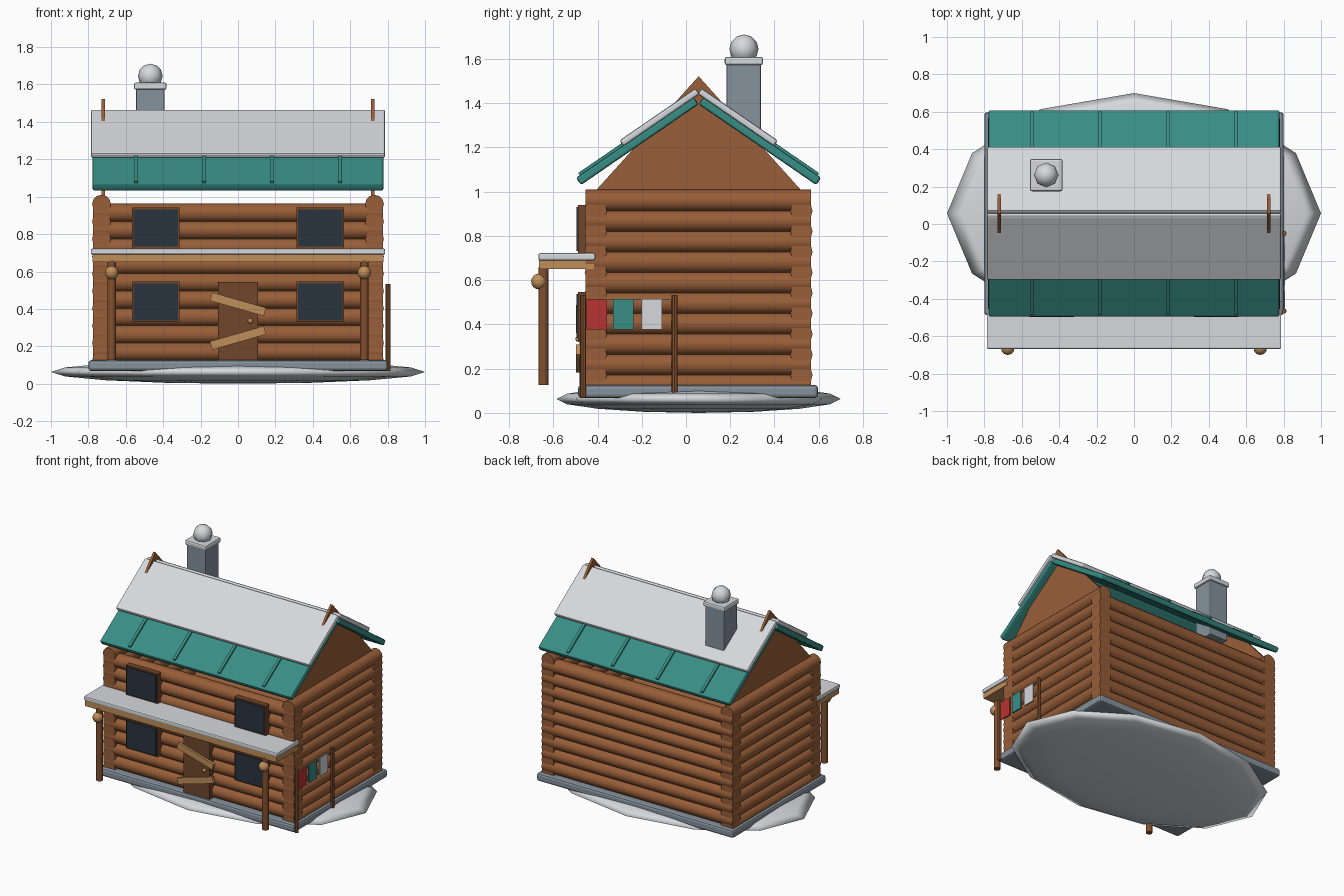
import bpy, math
from mathutils import Matrix, Vector

if "Cube" in bpy.data.objects:
    bpy.data.objects.remove(bpy.data.objects["Cube"])

CY = 0.057  # depth centre of the house


def mat(name, r, g, b):
    m = bpy.data.materials.new(name)
    lin = [((c / 255 + 0.055) / 1.055) ** 2.4 for c in (r, g, b)]
    m.diffuse_color = (*lin, 1)
    m.use_nodes = True
    m.node_tree.nodes["Principled BSDF"].inputs["Base Color"].default_value = m.diffuse_color
    return m


LOG = mat("log brown", 152, 94, 56)
POST = mat("post brown", 130, 80, 46)
DOOR = mat("door brown", 112, 70, 43)
PLANK = mat("pale wood", 192, 143, 90)
SNOW = mat("snow", 214, 217, 221)
STONE = mat("stone grey", 134, 146, 157)
TEAL = mat("teal", 56, 142, 134)
GLASS = mat("dark glass", 42, 51, 64)
RED = mat("red cloth", 184, 52, 50)


def finish(o, name, m, bevel=0.0, smooth=False):
    o.name = name
    o.data.materials.append(m)
    if bevel:
        b = o.modifiers.new("bevel", "BEVEL")
        b.width, b.segments = bevel, 2
    if smooth:
        bpy.ops.object.shade_smooth_by_angle(angle=math.radians(40))
    return o


def box(name, m, x0, x1, y0, y1, z0, z1, bevel=0.0):
    bpy.ops.mesh.primitive_cube_add(size=1)
    o = bpy.context.object
    o.data.transform(Matrix.Diagonal((x1 - x0, y1 - y0, z1 - z0, 1)))
    o.location = ((x0 + x1) / 2, (y0 + y1) / 2, (z0 + z1) / 2)
    return finish(o, name, m, bevel)


def rod(name, m, a, b, r, sides=12):
    a, b = Vector(a), Vector(b)
    bpy.ops.mesh.primitive_cylinder_add(vertices=sides, radius=r, depth=(b - a).length,
                                        location=(a + b) / 2)
    o = bpy.context.object
    o.rotation_euler = (b - a).to_track_quat("Z", "Y").to_euler()
    return finish(o, name, m, smooth=True)


def ball(name, m, loc, r, seg=12, rings=8, scale=(1, 1, 1)):
    bpy.ops.mesh.primitive_uv_sphere_add(segments=seg, ring_count=rings, radius=r, location=loc)
    o = bpy.context.object
    o.data.transform(Matrix.Diagonal((*scale, 1)))
    finish(o, name, m)
    bpy.ops.object.shade_smooth()
    return o


# Snow mound and stone base
ball("snow_mound", SNOW, (0, CY, 0.063), 1, 12, 8, (1, 0.643, 0.063))
box("stone_base", STONE, -0.8, 0.8, CY - 0.545, CY + 0.54, 0.068, 0.126, 0.015)

# Log walls: the side walls sit half a log higher than the front and back
PITCH, R = 0.0928, 0.05
for i in range(-1, 9):
    z = 0.171 + PITCH * i
    for s in (-1, 1):
        if i >= 0:
            y = CY + s * 0.465
            rod("long_log", LOG, (-0.775, y, z), (0.775, y, z), R)
        x = s * 0.73
        rod("side_log", LOG, (x, CY - 0.512, z + PITCH / 2), (x, CY + 0.508, z + PITCH / 2), R)

# Gable boards, with tips standing above the ridge
for s in (-1, 1):
    prof = [(-0.492, 0.975), (0.492, 0.975), (0, 1.522)]
    verts = [(s * 0.72 + dx, CY + y, z) for dx in (-0.009, 0.009) for y, z in prof]
    me = bpy.data.meshes.new("gable")
    me.from_pydata(verts, [], [(2, 1, 0), (3, 4, 5), (0, 1, 4, 3), (1, 2, 5, 4), (2, 0, 3, 5)])
    o = bpy.data.objects.new("gable", me)
    bpy.context.collection.objects.link(o)
    finish(o, "gable", LOG)

# Roof panels, standing seams and snow cover on both slopes
ANG = math.atan(0.686)


def slope_box(name, m, side, x0, x1, d0, d1, h0, h1, bevel):
    """Box along the slope: d is distance from the ridge, h is height above the underside."""
    o = box(name, m, x0, x1, d0, d1, h0, h1, bevel)
    o.data.transform(Matrix.Translation(o.location))
    o.location = (0, CY, 1.395)
    o.rotation_euler = (-ANG, 0, 0 if side > 0 else math.pi)
    return o


for s in (-1, 1):
    slope_box("roof_panel", TEAL, s, -0.778, 0.778, 0, 0.645, 0, 0.04, 0.01)
    slope_box("roof_snow", SNOW, s, -0.787, 0.787, -0.03, 0.388, 0.036, 0.068, 0.01)
    for x in (-0.545, -0.182, 0.182, 0.545):
        slope_box("roof_seam", TEAL, s, x - 0.011, x + 0.011, 0.05, 0.625, 0.03, 0.052, 0.004)

# Chimney
box("chimney", STONE, -0.545, -0.393, 0.184, 0.338, 1.15, 1.58, 0.006)
box("chimney_snow", SNOW, -0.556, -0.382, 0.175, 0.348, 1.572, 1.61, 0.01)
ball("chimney_ball", SNOW, (-0.469, 0.262, 1.645), 0.066, 8, 6)

# Porch canopy, posts and round knobs
box("canopy_board", PLANK, -0.778, 0.778, -0.664, -0.415, 0.65, 0.692)
box("canopy_snow", SNOW, -0.787, 0.787, -0.668, -0.41, 0.69, 0.722, 0.008)
for s in (-1, 1):
    rod("porch_post", POST, (s * 0.675, -0.645, 0.126), (s * 0.675, -0.645, 0.66), 0.023, 10)
    ball("post_knob", PLANK, (s * 0.675, -0.664, 0.594), 0.036)

# Front windows
for x in (-0.44, 0.44):
    for z in (0.438, 0.832):
        box("window_frame", DOOR, x - 0.128, x + 0.128, -0.488, -0.42, z - 0.109, z + 0.109)
        box("window_pane", GLASS, x - 0.118, x + 0.118, -0.496, -0.487, z - 0.099, z + 0.099)

# Door, knob and nailed boards
box("door", DOOR, -0.107, 0.107, -0.482, -0.42, 0.126, 0.545, 0.004)
ball("door_knob", PLANK, (0.066, -0.486, 0.335), 0.014, 8, 6)
for z, a in ((0.425, 16), (0.245, -16)):
    o = box("door_board", PLANK, -0.15, 0.15, -0.498, -0.478, z - 0.023, z + 0.023)
    o.rotation_euler.y = math.radians(a)

# Clothes line on the right side
for y in (-0.465, -0.051):
    rod("line_post", POST, (0.803, y, 0.068), (0.803, y, 0.532), 0.0135, 8)
rod("line", SNOW, (0.803, -0.465, 0.513), (0.803, -0.051, 0.513), 0.003, 6)
for y, m in ((-0.403, RED), (-0.283, TEAL), (-0.155, SNOW)):
    box("cloth", m, 0.799, 0.807, y - 0.046, y + 0.046, 0.378, 0.514)
